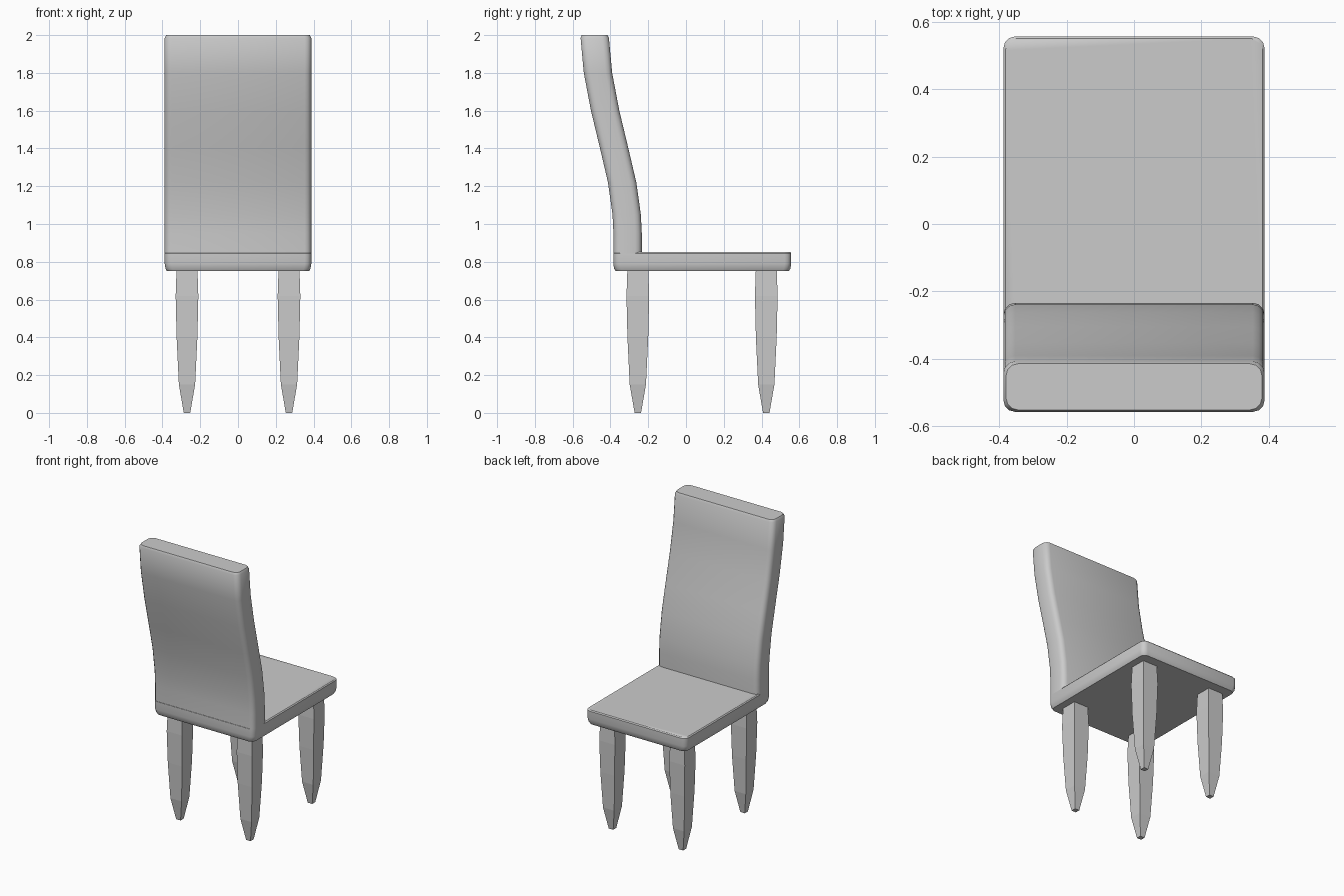
import bpy
import bmesh
import math

if "Cube" in bpy.data.objects:
    bpy.data.objects.remove(bpy.data.objects["Cube"])

grey = bpy.data.materials.new("plain_grey")
grey.use_nodes = True
COLOUR = (0.6, 0.6, 0.6, 1)
grey.diffuse_color = COLOUR
grey.node_tree.nodes["Principled BSDF"].inputs["Base Color"].default_value = COLOUR


def rounded_ring(half_x, y0, y1, radius, steps):
    """Rectangle outline in plan, with rounded corners when steps > 0."""
    corners = ((1, 1, 0), (-1, 1, 90), (-1, -1, 180), (1, -1, 270))
    points = []
    for sx, sy, start in corners:
        cx = sx * (half_x - radius)
        cy = y1 - radius if sy > 0 else y0 + radius
        for i in range(steps + 1):
            a = math.radians(start + 90 * i / max(steps, 1))
            points.append((cx + radius * math.cos(a), cy + radius * math.sin(a)))
    return points


def loft(name, sections, radius=0.0, steps=0, centre=(0, 0), smooth_angle=None):
    """Stack sections (z, half_x, y0, y1) into one closed solid."""
    bm = bmesh.new()
    rings = []
    for z, half_x, y0, y1 in sections:
        ring = rounded_ring(half_x, y0, y1, radius, steps) if steps else [
            (half_x, y1), (-half_x, y1), (-half_x, y0), (half_x, y0)]
        rings.append([bm.verts.new((x + centre[0], y + centre[1], z)) for x, y in ring])
    for low, high in zip(rings, rings[1:]):
        for i in range(len(low)):
            j = (i + 1) % len(low)
            bm.faces.new((low[i], low[j], high[j], high[i]))
    bm.faces.new(rings[0][::-1])
    bm.faces.new(rings[-1])
    bmesh.ops.recalc_face_normals(bm, faces=bm.faces)
    mesh = bpy.data.meshes.new(name)
    bm.to_mesh(mesh)
    bm.free()
    mesh.materials.append(grey)
    obj = bpy.data.objects.new(name, mesh)
    bpy.context.collection.objects.link(obj)
    if smooth_angle:
        bpy.ops.object.select_all(action="DESELECT")
        obj.select_set(True)
        bpy.context.view_layer.objects.active = obj
        bpy.ops.object.shade_smooth_by_angle(angle=math.radians(smooth_angle))
    return obj


# Seat slab, slightly tucked in underneath
BACK, FRONT, HALF = -0.385, 0.557, 0.388
seat = [(z, HALF - d, BACK + d, FRONT - d)
        for z, d in ((0.75, 0.012), (0.765, 0.004), (0.79, 0), (0.845, 0), (0.852, 0.006))]
loft("seat", seat, 0.035, 3, smooth_angle=40)

# Tall backrest, swept backwards in an S curve: (height, rear y)
curve = ((0.84, -0.384), (0.95, -0.384), (1.05, -0.389), (1.22, -0.413),
         (1.4, -0.455), (1.6, -0.503), (1.8, -0.541), (1.985, -0.558))
backrest = [(z, HALF, y, y + 0.15) for z, y in curve]
backrest.append((2.0, HALF - 0.008, -0.552, -0.415))
loft("backrest", backrest, 0.035, 3, smooth_angle=40)

# Four square tapered legs
leg = [(z, h, -h, h) for z, h in
       ((0, 0.017), (0.15, 0.043), (0.4, 0.055), (0.62, 0.06), (0.77, 0.055))]
for side, x in (("left", 0.27), ("right", -0.27)):
    for place, y in (("near", -0.255), ("far", 0.425)):
        loft(f"{place}_{side}_leg", leg, centre=(x, y))
